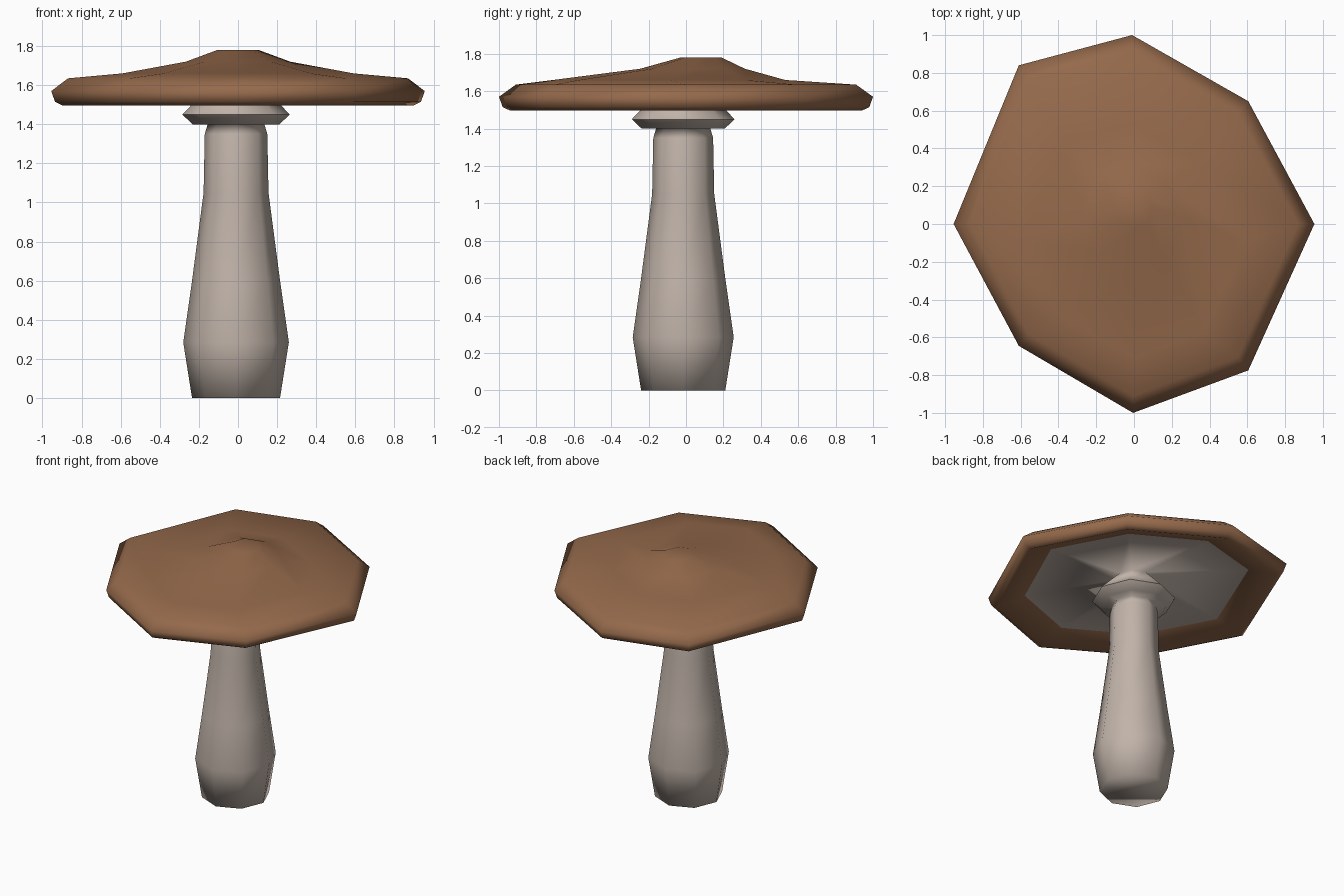
import bpy, bmesh, math

if "Cube" in bpy.data.objects:
    bpy.data.objects.remove(bpy.data.objects["Cube"])


def material(name, rgb):
    m = bpy.data.materials.new(name)
    m.diffuse_color = (*rgb, 1)
    m.use_nodes = True
    m.node_tree.nodes["Principled BSDF"].inputs["Base Color"].default_value = m.diffuse_color
    return m


BROWN = material("cap_brown", (0.30, 0.143, 0.071))
PALE = material("stem_pale_grey", (0.53, 0.45, 0.395))

# Uneven eight-sided cap outline and regular stem outline (corners on the axes)
CAP = [(0.955, 0), (0.605, 0.65), (-0.01, 1.0), (-0.61, 0.84),
       (-0.955, 0), (-0.61, -0.645), (-0.005, -1.0), (0.605, -0.775)]
OCT = [(math.cos(i * math.pi / 4), math.sin(i * math.pi / 4)) for i in range(8)]


def loft(name, rings, mat, cap_start=False, cap_end=False):
    """Skin rings of (outline, scale, z, dx, dy) with smooth shading."""
    bm = bmesh.new()
    loops = [[bm.verts.new((x * s + dx, y * s + dy, z)) for x, y in outline]
             for outline, s, z, dx, dy in rings]
    for a, b in zip(loops, loops[1:]):
        for i in range(8):
            j = (i + 1) % 8
            bm.faces.new((a[i], a[j], b[j], b[i]))
    if cap_start:
        bm.faces.new(loops[0][::-1])
    if cap_end:
        bm.faces.new(loops[-1])
    for f in bm.faces:
        f.smooth = True
    me = bpy.data.meshes.new(name)
    bm.to_mesh(me)
    bm.free()
    me.materials.append(mat)
    ob = bpy.data.objects.new(name, me)
    bpy.context.collection.objects.link(ob)
    return ob


# Cap: lip turned up inside, rolled rim, off-centre knob
loft("cap", [(CAP, 0.75, 1.56, 0, 0), (CAP, 0.94, 1.496, 0, 0),
             (CAP, 0.98, 1.515, 0, 0), (CAP, 1.0, 1.57, 0, 0),
             (CAP, 0.91, 1.635, 0, 0), (CAP, 0.62, 1.66, 0, -0.09),
             (CAP, 0.28, 1.72, 0, 0.035), (CAP, 0.11, 1.78, 0, 0.08)],
     BROWN, cap_end=True)

# Stem with bulbous foot, flaring out into the underside of the collar
DX, DY = -0.01, -0.015
loft("stem", [(OCT, r, z, DX, DY) for r, z in
              [(0.225, 0), (0.27, 0.285), (0.225, 0.6), (0.166, 1.05),
               (0.16, 1.35), (0.145, 1.40), (0.222, 1.40), (0.275, 1.45)]],
     PALE, cap_start=True)

# Collar top narrowing to a neck, then the hollow gills
loft("gills", [(OCT, 0.275, 1.45, DX, DY), (OCT, 0.12, 1.61, DX, DY),
               (CAP, 0.75, 1.56, 0, 0)], PALE)
